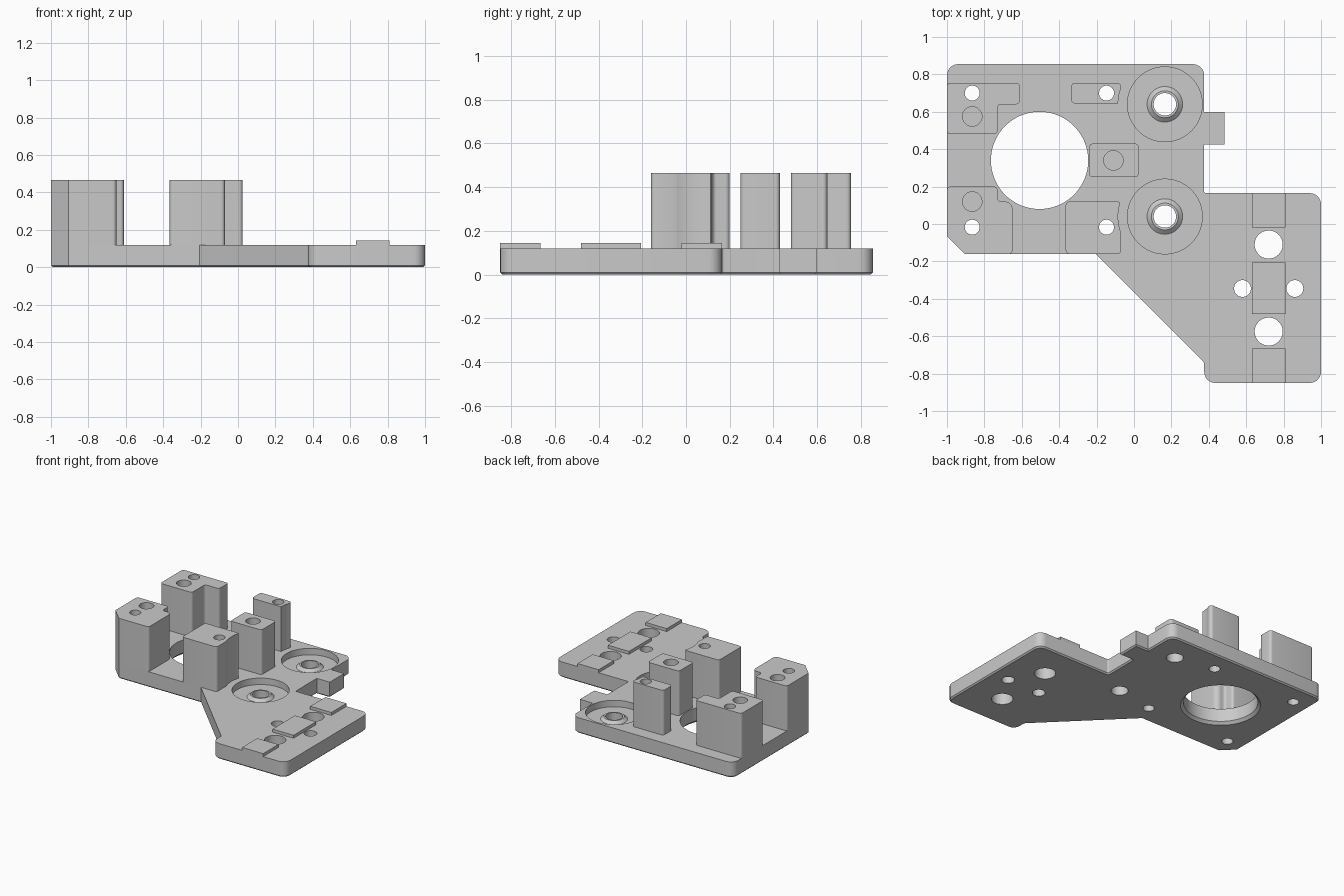
import bpy, bmesh, math
from mathutils import Vector

if "Cube" in bpy.data.objects:
    bpy.data.objects.remove(bpy.data.objects["Cube"], do_unlink=True)

GREY = (0.59, 0.59, 0.59, 1)
grey = bpy.data.materials.new("light grey plastic")
grey.use_nodes = True
grey.diffuse_color = GREY
grey.node_tree.nodes["Principled BSDF"].inputs["Base Color"].default_value = GREY

PLATE, POST, PAD, FLOOR = 0.12, 0.465, 0.143, 0.07


def add_object(name, bm):
    bmesh.ops.recalc_face_normals(bm, faces=bm.faces)
    mesh = bpy.data.meshes.new(name)
    bm.to_mesh(mesh)
    bm.free()
    mesh.materials.append(grey)
    obj = bpy.data.objects.new(name, mesh)
    bpy.context.collection.objects.link(obj)
    return obj


def rounded(points, steps=6):
    """Outline with each (x, y, radius) corner turned into an arc."""
    out = []
    for i, (x, y, r) in enumerate(points):
        p = Vector((x, y))
        if r == 0:
            out.append(p)
            continue
        a = (Vector(points[i - 1][:2]) - p).normalized()
        b = (Vector(points[(i + 1) % len(points)][:2]) - p).normalized()
        half = a.angle(b) / 2
        centre = p + (a + b).normalized() * r / math.sin(half)
        start = p + a * r / math.tan(half) - centre
        end = p + b * r / math.tan(half) - centre
        for k in range(steps + 1):
            # blend by angle, then restore the arc radius
            t = k / steps
            sweep = math.pi - 2 * half
            d = start * math.sin((1 - t) * sweep) + end * math.sin(t * sweep)
            out.append(centre + d.normalized() * r)
    return out


def prism(name, points, z0, z1, chamfer=0):
    bm = bmesh.new()
    base = bm.faces.new([bm.verts.new((p.x, p.y, z0)) for p in rounded(points)])
    top = bmesh.ops.extrude_face_region(bm, geom=[base], use_keep_orig=True)
    verts = [g for g in top["geom"] if isinstance(g, bmesh.types.BMVert)]
    bmesh.ops.translate(bm, verts=verts, vec=(0, 0, z1 - z0))
    if chamfer:
        rim = [e for e in bm.edges if all(v.co.z < z0 + 1e-5 for v in e.verts)]
        bmesh.ops.bevel(bm, geom=rim, offset=chamfer, segments=1, affect='EDGES')
    return add_object(name, bm)


def cut(obj, x, y, r, z0=-0.1, z1=1, r_top=None, segments=48):
    """Bore a straight or tapered round hole."""
    bm = bmesh.new()
    bmesh.ops.create_cone(bm, cap_ends=True, segments=segments, radius1=r,
                          radius2=r if r_top is None else r_top, depth=z1 - z0)
    bmesh.ops.translate(bm, verts=bm.verts, vec=(x, y, (z0 + z1) / 2))
    cutter = add_object("cutter", bm)
    cutter.hide_render = True
    mod = obj.modifiers.new("bore", 'BOOLEAN')
    mod.operation, mod.solver, mod.object = 'DIFFERENCE', 'EXACT', cutter
    bpy.context.view_layer.objects.active = obj
    bpy.ops.object.modifier_apply(modifier=mod.name)
    bpy.data.objects.remove(cutter, do_unlink=True)


def ring(name, x, y, profile, segments=48):
    """Turn a closed (radius, z) profile about a vertical axis."""
    bm = bmesh.new()
    loops = []
    for i in range(segments):
        a = 2 * math.pi * i / segments
        loops.append([bm.verts.new((x + r * math.cos(a), y + r * math.sin(a), z))
                      for r, z in profile])
    n = len(profile)
    for i in range(segments):
        p, q = loops[i], loops[(i + 1) % segments]
        for k in range(n):
            bm.faces.new((p[k], q[k], q[(k + 1) % n], p[(k + 1) % n]))
    return add_object(name, bm)


MOTOR = (-0.505, 0.34)
BUSHINGS = {"back": (0.165, 0.64), "front": (0.165, 0.04)}
SCREWS = [(x, y) for x in (-0.865, -0.147) for y in (0.7, -0.017)]
BLIND = [(-0.865, 0.575), (-0.865, 0.12), (-0.11, 0.34)]

# base plate with side tab and bottom chamfer
R = 0.06
plate = prism("base_plate", [
    (-1, 0.855, R), (-1, -0.065, 0), (-0.905, -0.16, 0), (-0.205, -0.16, 0),
    (0.375, -0.74, 0.02), (0.375, -0.85, R), (1, -0.85, R), (1, 0.165, R),
    (0.375, 0.165, 0.01), (0.375, 0.425, 0), (0.485, 0.425, 0),
    (0.485, 0.6, 0), (0.375, 0.6, 0), (0.375, 0.855, R)], 0, PLATE, 0.01)
cut(plate, *MOTOR, 0.26, segments=96)
cut(plate, *MOTOR, 0.29, -0.01, 0.02, r_top=0.26, segments=96)
for x, y in SCREWS:
    cut(plate, x, y, 0.04)
for x, y in BUSHINGS.values():
    cut(plate, x, y, 0.2, z0=FLOOR, segments=64)
    cut(plate, x, y, 0.06)
for y in (-0.11, -0.575):
    cut(plate, 0.72, y, 0.075)
for x in (0.58, 0.86):
    cut(plate, x, -0.345, 0.045)
parts = [plate]

# posts standing on the plate
C = 0.02
posts = {
    "back_right_post": [(-1, 0.755, C), (-1, 0.48, C), (-0.73, 0.48, C),
                        (-0.73, 0.64, C), (-0.61, 0.64, C), (-0.61, 0.755, C)],
    "back_left_post": [(-0.335, 0.755, C), (-0.335, 0.645, C),
                       (-0.07, 0.645, 0), (-0.07, 0.755, C)],
    "middle_post": [(-0.24, 0.43, C), (-0.24, 0.25, C),
                    (0.025, 0.25, C), (0.025, 0.43, C)],
    "front_right_post": [(-1, 0.2, C), (-1, -0.065, 0), (-0.905, -0.16, 0),
                         (-0.65, -0.16, C), (-0.65, 0.12, 0.04),
                         (-0.73, 0.12, C), (-0.73, 0.2, C)],
    "front_left_post": [(-0.365, 0.12, C), (-0.365, -0.16, C),
                        (-0.07, -0.16, C), (-0.07, 0.12, C)],
}
for name, outline in posts.items():
    post = prism(name, outline, PLATE, POST)
    xs, ys = [p[0] for p in outline], [p[1] for p in outline]

    def inside(h):
        return min(xs) < h[0] < max(xs) and min(ys) < h[1] < max(ys)

    # clearance around the motor and bushings, then the fixing holes
    cut(post, *MOTOR, 0.265, segments=96)
    for centre in BUSHINGS.values():
        cut(post, *centre, 0.25, segments=96)
    for h in filter(inside, SCREWS):
        cut(post, *h, 0.04)
    for h in filter(inside, BLIND):
        cut(post, *h, 0.052, z0=0.25)
    parts.append(post)

# raised seat in each bushing recess
for side, (x, y) in BUSHINGS.items():
    parts.append(ring(side + "_bushing_seat", x, y, [
        (0.095, FLOOR), (0.072, 0.09), (0.06, 0.09), (0.06, FLOOR)]))

# thin pads along the mounting wing
for name, y0, y1 in (("back_pad", -0.02, 0.165), ("middle_pad", -0.48, -0.205),
                     ("front_pad", -0.85, -0.665)):
    parts.append(prism(name, [(0.63, y0, 0), (0.81, y0, 0),
                              (0.81, y1, 0), (0.63, y1, 0)], PLATE, PAD))

bpy.ops.object.select_all(action='DESELECT')
for obj in parts:
    obj.select_set(True)
bpy.context.view_layer.objects.active = plate
bpy.ops.object.shade_smooth_by_angle(angle=math.radians(30))
